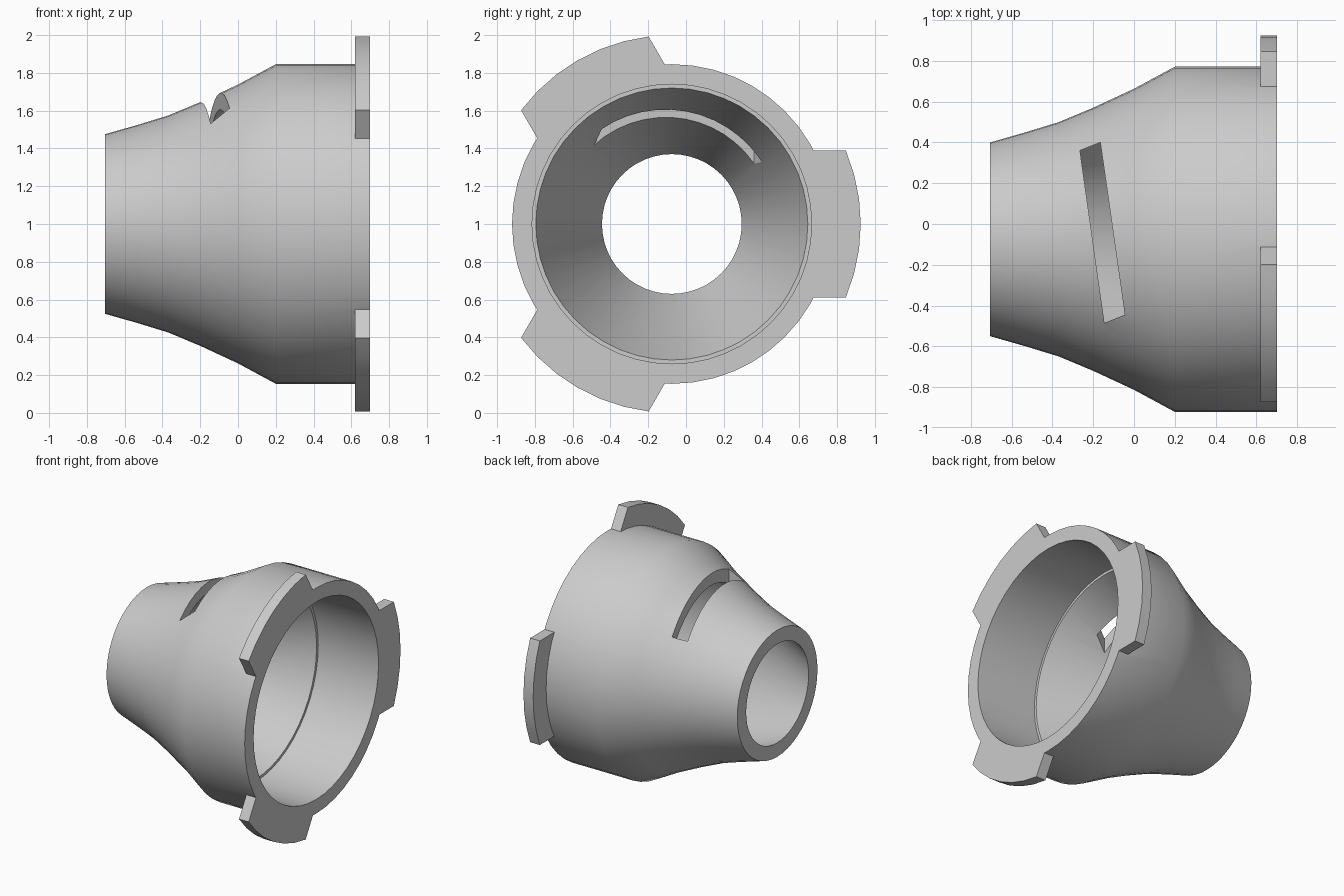
import bpy, bmesh, math

if "Cube" in bpy.data.objects:
    bpy.data.objects.remove(bpy.data.objects["Cube"], do_unlink=True)

AXIS_Y, AXIS_Z = -0.075, 1.0
RIM_X = 0.70
SEGMENTS = 48

grey = bpy.data.materials.new("light_grey")
grey.use_nodes = True
grey.diffuse_color = (0.6, 0.6, 0.6, 1)
grey.node_tree.nodes["Principled BSDF"].inputs["Base Color"].default_value = (0.6, 0.6, 0.6, 1)


def make_object(name, bm):
    bmesh.ops.recalc_face_normals(bm, faces=bm.faces)
    mesh = bpy.data.meshes.new(name)
    bm.to_mesh(mesh)
    bm.free()
    mesh.materials.append(grey)
    obj = bpy.data.objects.new(name, mesh)
    bpy.context.collection.objects.link(obj)
    return obj


def around_axis(x, radius, angle):
    return (x, AXIS_Y + radius * math.cos(angle), AXIS_Z + radius * math.sin(angle))


def lathe(name, profile):
    """Turn a closed (x, radius) profile around the axis."""
    bm = bmesh.new()
    rings = [[bm.verts.new(around_axis(x, r, math.tau * i / SEGMENTS)) for x, r in profile]
             for i in range(SEGMENTS)]
    for i, ring in enumerate(rings):
        nxt = rings[(i + 1) % SEGMENTS]
        for j in range(len(profile)):
            k = (j + 1) % len(profile)
            bm.faces.new((ring[j], ring[k], nxt[k], nxt[j]))
    return make_object(name, bm)


def prism(name, points, offset):
    """Extrude a flat outline by an offset."""
    bm = bmesh.new()
    face = bm.faces.new([bm.verts.new(p) for p in points])
    moved = bmesh.ops.extrude_face_region(bm, geom=[face], use_keep_orig=True)["geom"]
    bmesh.ops.translate(bm, vec=offset, verts=[v for v in moved if isinstance(v, bmesh.types.BMVert)])
    return make_object(name, bm)


def combine(target, tool, operation):
    mod = target.modifiers.new(operation.lower(), "BOOLEAN")
    mod.operation, mod.object, mod.solver = operation, tool, "EXACT"
    bpy.context.view_layer.objects.active = target
    bpy.ops.object.modifier_apply(modifier=mod.name)
    bpy.data.objects.remove(tool, do_unlink=True)


# Hollow flared body: outer curve, then the stepped bore and inner cone
outer = [(-0.705, 0.475), (-0.54, 0.522), (-0.37, 0.574), (-0.2, 0.645),
         (0.0, 0.738), (0.2, 0.846), (RIM_X, 0.846)]
inner = [(RIM_X, 0.74), (0.2, 0.74), (0.2, 0.72), (-0.705, 0.37)]
body = lathe("flared_housing", outer + inner)

# Three parallel-sided locking tabs on the rim
HALF_WIDTH, TAB_DEPTH, STEPS = 0.39, 0.08, 6
for t in range(3):
    turn = math.tau * t / 3
    outline = []
    for radius, sign in ((1.0, 1), (0.79, -1)):
        half = math.asin(HALF_WIDTH / radius)
        outline += [around_axis(RIM_X, radius, turn + sign * half * (2 * i / STEPS - 1))
                    for i in range(STEPS + 1)]
    combine(body, prism("locking_tab", outline, (-TAB_DEPTH, 0, 0)), "UNION")

# Slanted slot through the upper wall
slot = [(-0.265, 0.36, 1.2), (-0.165, 0.40, 1.2), (-0.045, -0.445, 1.2), (-0.145, -0.485, 1.2)]
combine(body, prism("slot_cutter", slot, (0, 0, 0.8)), "DIFFERENCE")

# Smooth the turned surfaces and keep the rims crisp
bpy.ops.object.select_all(action="DESELECT")
body.select_set(True)
bpy.context.view_layer.objects.active = body
bpy.ops.object.shade_smooth_by_angle(angle=math.radians(30))
